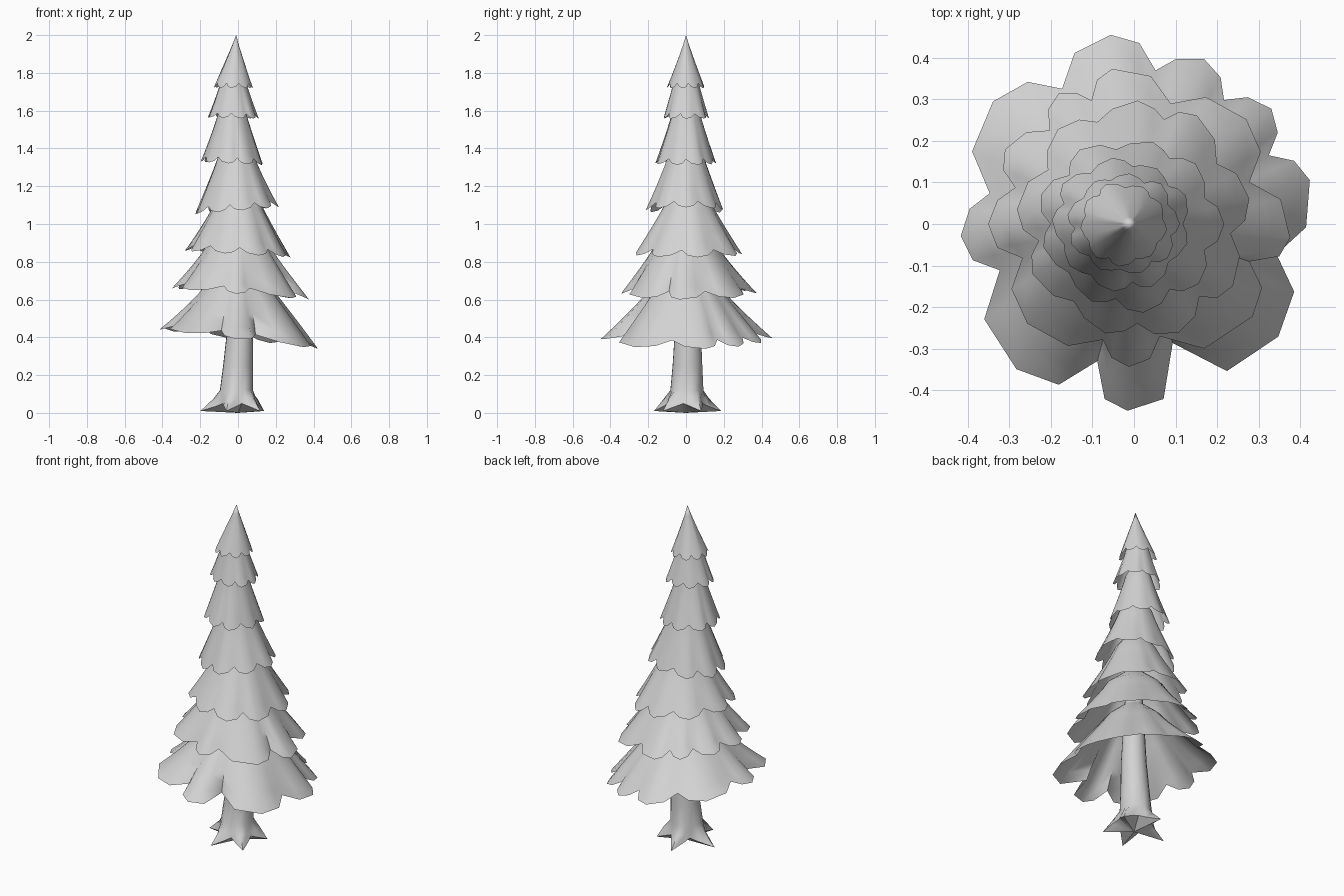
import bpy, bmesh, math
from mathutils import Vector

cube = bpy.data.objects.get("Cube")
if cube:
    bpy.data.objects.remove(cube, do_unlink=True)

# One grey for the whole tree
grey = bpy.data.materials.new("pale_grey")
grey.use_nodes = True
color = (0.65, 0.65, 0.65, 1)
grey.diffuse_color = color
grey.node_tree.nodes["Principled BSDF"].inputs["Base Color"].default_value = color


def loft(name, rings, start=None, end=None):
    """Skin closed rings of points, with optional fan points at either end."""
    bm = bmesh.new()
    loops = [[bm.verts.new(p) for p in ring] for ring in rings]
    n = len(loops[0])
    for a, b in zip(loops, loops[1:]):
        for i in range(n):
            j = (i + 1) % n
            bm.faces.new((a[i], b[i], b[j], a[j]))
    for point, loop in ((start, loops[0]), (end, loops[-1])):
        if point:
            tip = bm.verts.new(point)
            for i in range(n):
                bm.faces.new((tip, loop[i], loop[(i + 1) % n]))
    bmesh.ops.recalc_face_normals(bm, faces=bm.faces)
    mesh = bpy.data.meshes.new(name)
    bm.to_mesh(mesh)
    bm.free()
    mesh.materials.append(grey)
    obj = bpy.data.objects.new(name, mesh)
    bpy.context.collection.objects.link(obj)
    bpy.ops.object.select_all(action="DESELECT")
    obj.select_set(True)
    bpy.context.view_layer.objects.active = obj
    bpy.ops.object.shade_smooth_by_angle(angle=math.radians(60))
    return obj


def scalloped_rim(lobes):
    """Turn (tip angle, tip size, notch angle, notch size) into rim points."""
    rim = []
    for k, (tip, size, notch, low) in enumerate(lobes):
        before = (tip - lobes[k - 1][2]) % 360
        after = (notch - tip) % 360
        rim += [(tip - before * 0.58, size * 0.95, 0.3),
                (tip, size, 0),
                (tip + after * 0.58, size * 0.95, 0.3),
                (notch, low, 1)]
    return [(math.radians(a), f, lift) for a, f, lift in rim]


def even_lobes(turn, notch):
    """Nine slightly uneven lobes of unit size for the smaller tiers."""
    lobes = []
    for k in range(9):
        tip = turn + 40 * k + 5 * math.sin(2.3 * k + turn)
        size = 0.98 + 0.03 * math.cos(1.7 * k + turn)
        lobes.append((tip, size, turn + 40 * k + 20, notch))
    return lobes


def foliage_tier(name, lobes, rim_z, top_z, center, size, top_r, tilt, lift, apex=None):
    """A pleated open skirt that flares from a narrow neck to a lobed rim."""
    rim = scalloped_rim(lobes)
    steps = 5
    rings = []
    if not apex:
        # Hidden neck that closes the skirt around the trunk
        rings.append([(center[0] + 0.3 * top_r * math.cos(a),
                       center[1] + 0.3 * top_r * math.sin(a),
                       top_z + 0.1) for a, f, up in rim])
    for s in range(1 if apex else 0, steps + 1):
        t = s / steps
        ring = []
        for a, f, up in rim:
            fold = 1 + (f - 1) * (0.2 + 0.8 * t)
            flare = t ** 1.12
            rx = (top_r + (size[0] - top_r) * flare) * fold
            ry = (top_r + (size[1] - top_r) * flare) * fold
            cx, cy = center
            if apex:
                cx = apex[0] + (cx - apex[0]) * t
                cy = apex[1] + (cy - apex[1]) * t
            dx = rx * math.cos(a)
            z = top_z + (rim_z + tilt * dx + lift * up - top_z) * t
            ring.append((cx + dx, cy + ry * math.sin(a), z))
        rings.append(ring)
    return loft(name, rings, start=apex)


# Broad lobes of the two lowest tiers, as shares of the tier radius
bottom = [(14, 0.97, 27, 0.81), (40, 0.96, 54, 0.82), (67, 0.96, 82, 0.83),
          (97, 1.02, 118, 0.82), (139, 1, 168, 0.79), (184, 0.93, 199, 0.76),
          (231, 1, 255, 0.76), (268, 1, 288, 0.67), (322, 0.98, 348, 0.78)]
second = [(43, 1, 73, 0.82), (98, 1.02, 109, 0.85), (120, 0.98, 132, 0.82),
          (150, 0.97, 163, 0.81), (180, 0.95, 197, 0.76), (223, 0.95, 255, 0.78),
          (268, 0.93, 283, 0.75), (322, 0.98, 342, 0.79), (355, 1.02, 20, 0.8)]

# Foliage, from the ground up
foliage_tier("foliage_bottom", bottom, 0.39, 0.69, (0, 0), (0.45, 0.45), 0.165, -0.12, 0.035)
foliage_tier("foliage_second", second, 0.63, 0.89,
             (0, 0), (0.37, 0.37), 0.165, -0.08, 0.035)
foliage_tier("foliage_third", even_lobes(12, 0.84), 0.84, 1.13,
             (0, 0.012), (0.28, 0.3), 0.115, -0.06, 0.035)
foliage_tier("foliage_fourth", even_lobes(0, 0.85), 1.07, 1.37,
             (-0.01, 0), (0.225, 0.215), 0.093, 0.08, 0.035)
foliage_tier("foliage_fifth", even_lobes(20, 0.86), 1.32, 1.6,
             (-0.03, 0), (0.172, 0.165), 0.072, -0.05, 0.03)
foliage_tier("foliage_sixth", even_lobes(5, 0.86), 1.56, 1.76,
             (-0.025, 0), (0.137, 0.127), 0.066, -0.02, 0.025)
foliage_tier("foliage_top", even_lobes(28, 0.86), 1.72, 2.0,
             (-0.025, 0), (0.11, 0.102), 0, -0.01, 0.025, apex=(-0.01, 0, 2.0))

# Trunk with five pointed roots
roots = [(30, 0.16), (100, 0.19), (176, 0.2), (250, 0.18), (314, 0.17)]
spokes = []
for k, (angle, reach) in enumerate(roots):
    following = roots[(k + 1) % len(roots)][0]
    gap = (following - angle) % 360
    # Each spoke: angle, rim radius, rim height, shoulder radius
    spokes += [(angle, reach, 0.01, 0.125),
               (angle + gap * 0.25, 0.12, 0.035, 0.105),
               (angle + gap * 0.5, 0.095, 0.05, 0.092),
               (angle + gap * 0.75, 0.12, 0.035, 0.105)]


def trunk_ring(x, y, z, radius):
    return [(x + radius * math.cos(math.radians(s[0])),
             y + radius * math.sin(math.radians(s[0])), z) for s in spokes]


rim_ring, shoulder = [], []
for angle, reach, height, near in spokes:
    d = Vector((math.cos(math.radians(angle)), math.sin(math.radians(angle)), 0))
    rim_ring.append(d * reach + Vector((0, 0, height)))
    shoulder.append(d * near + Vector((-0.005, 0, 0.075)))
trunk = [rim_ring, shoulder,
         trunk_ring(-0.008, 0.005, 0.12, 0.088),
         trunk_ring(0, 0.008, 0.25, 0.079),
         trunk_ring(0.01, 0.01, 0.42, 0.07),
         trunk_ring(0.005, 0.005, 0.9, 0.045)]
loft("trunk", trunk, start=(0, 0, 0), end=(0, 0, 0.95))
